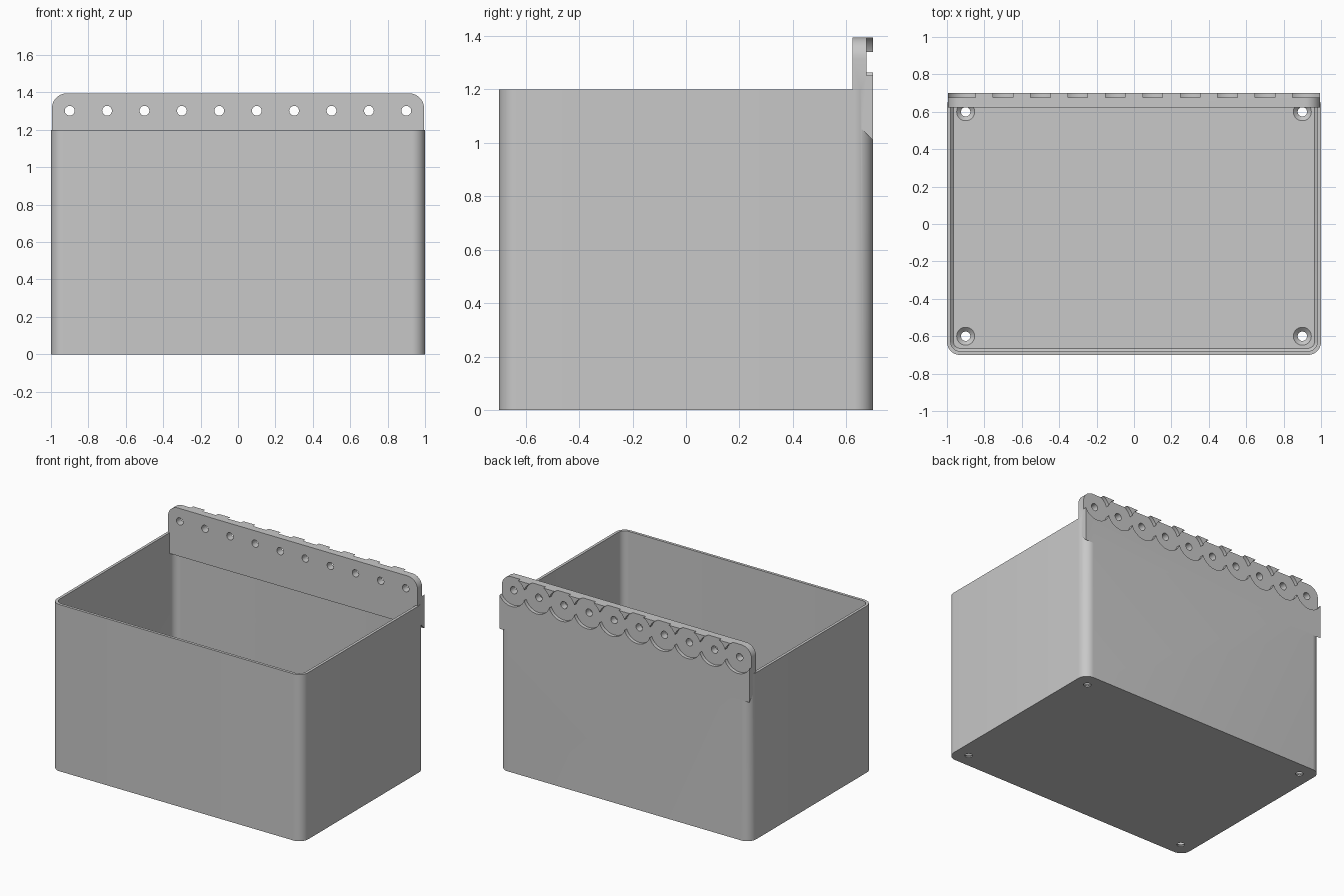
import bpy
import bmesh
from math import cos, sin, pi, radians

scene = bpy.context.scene
if "Cube" in bpy.data.objects:
    bpy.data.objects.remove(bpy.data.objects["Cube"], do_unlink=True)

grey = bpy.data.materials.new("light grey")
grey.use_nodes = True
grey.diffuse_color = (0.58, 0.58, 0.58, 1)
grey.node_tree.nodes["Principled BSDF"].inputs["Base Color"].default_value = grey.diffuse_color


def circle(cx, cy, r, n=40):
    return [(cx + r * cos(2 * pi * i / n), cy + r * sin(2 * pi * i / n)) for i in range(n)]


def round_rect(x0, x1, y0, y1, r_low, r_high, n=10):
    """Rectangle outline with separate radii for its low and high corners."""
    points = []
    for k, (sx, sy) in enumerate([(1, 1), (-1, 1), (-1, -1), (1, -1)]):
        r = r_high if sy > 0 else r_low
        cx = x1 - r if sx > 0 else x0 + r
        cy = y1 - r if sy > 0 else y0 + r
        steps = n if r > 0 else 0
        for i in range(steps + 1):
            a = pi / 2 * (k + i / max(steps, 1))
            points.append((cx + r * cos(a), cy + r * sin(a)))
    return points


def loft(name, rings, axis="z"):
    """Closed solid through (height, outline) rings stacked along an axis."""
    place = {"x": lambda a, b, h: (h, a, b),
             "y": lambda a, b, h: (a, h, b),
             "z": lambda a, b, h: (a, b, h)}[axis]
    bm = bmesh.new()
    loops = [[bm.verts.new(place(a, b, h)) for a, b in outline] for h, outline in rings]
    for low, high in zip(loops, loops[1:]):
        n = len(low)
        for i in range(n):
            j = (i + 1) % n
            bm.faces.new((low[i], low[j], high[j], high[i]))
    bm.faces.new(loops[0][::-1])
    bm.faces.new(loops[-1])
    bmesh.ops.recalc_face_normals(bm, faces=bm.faces)
    mesh = bpy.data.meshes.new(name)
    bm.to_mesh(mesh)
    bm.free()
    mesh.materials.append(grey)
    obj = bpy.data.objects.new(name, mesh)
    scene.collection.objects.link(obj)
    return obj


def combine(target, operation, tools):
    """Apply a boolean with each tool, then delete the tools."""
    for tool in tools:
        mod = target.modifiers.new(operation, "BOOLEAN")
        mod.operation = operation
        mod.solver = "EXACT"
        mod.object = tool
    deps = bpy.context.evaluated_depsgraph_get()
    mesh = bpy.data.meshes.new_from_object(target.evaluated_get(deps))
    target.modifiers.clear()
    target.data = mesh
    for tool in tools:
        bpy.data.objects.remove(tool, do_unlink=True)


def inset_box(d):
    r = 0.07 - d
    return round_rect(-1 + d, 1 - d, -0.7 + d, 0.7 - d, r, r)


# Open bin with a small chamfer around the inner floor
WALL, FLOOR, RIM = 0.02, 0.03, 1.2
storage_bin = loft("storage_bin", [(0, inset_box(0)), (RIM, inset_box(0))])
cavity = loft("cavity", [(FLOOR, inset_box(0.035)), (FLOOR + 0.015, inset_box(WALL)),
                         (RIM + 0.2, inset_box(WALL))])
combine(storage_bin, "DIFFERENCE", [cavity])

# Mounting rail along the back: rounded top corners and a sloped underside
TOP = 1.395
rail = loft("mounting_rail", [(0.5, round_rect(-0.995, 0.995, 0.9, TOP, 0, 0.08)),
                              (0.8, round_rect(-0.995, 0.995, 0.9, TOP, 0, 0.08))], "y")
section = [(0.623, 1.05), (0.66, 1.05), (0.7, 1.01), (0.7, 1.5), (0.623, 1.5)]
combine(rail, "INTERSECT", [loft("section", [(-1.2, section), (1.2, section)], "x")])
combine(storage_bin, "UNION", [rail])

# Row of screw holes, each in a shallow round recess on the back
cutters = []
HOLE_Z = 1.302
for i in range(10):
    x = -0.9 + 0.2 * i
    recess, hole = circle(x, HOLE_Z, 0.107, 64), circle(x, HOLE_Z, 0.026, 32)
    cutters.append(loft("recess", [(0.675, recess), (0.8, recess)], "y"))
    cutters.append(loft("screw_hole", [(0.5, hole), (0.69, hole)], "y"))

# Countersunk drain holes in the floor corners
for x in (-0.9, 0.9):
    for y in (-0.6, 0.6):
        cutters.append(loft("floor_hole", [(-0.1, circle(x, y, 0.025)),
                                           (0.008, circle(x, y, 0.025)),
                                           (FLOOR, circle(x, y, 0.048)),
                                           (FLOOR + 0.02, circle(x, y, 0.048))]))
combine(storage_bin, "DIFFERENCE", cutters)

# Smooth the curved walls, keep hard edges
bpy.ops.object.select_all(action="DESELECT")
storage_bin.select_set(True)
bpy.context.view_layer.objects.active = storage_bin
bpy.ops.object.shade_smooth_by_angle(angle=radians(30))
